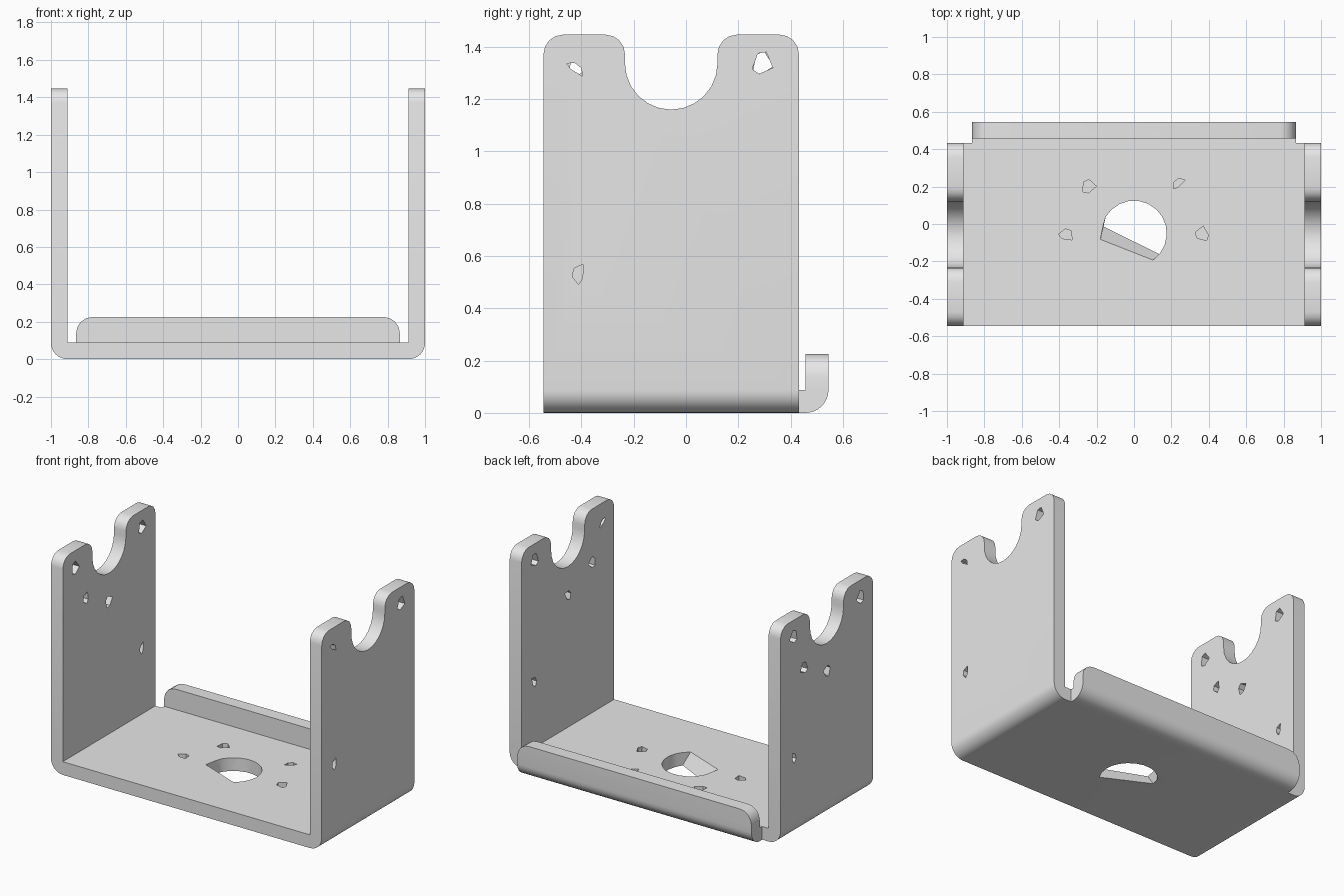
import bpy, bmesh, math

cube = bpy.data.objects.get("Cube")
if cube:
    bpy.data.objects.remove(cube, do_unlink=True)

T = 0.088                    # sheet thickness
FRONT, BACK = -0.545, 0.432  # depth of the bracket
MID = (FRONT + BACK) / 2
TOP = 1.447

metal = bpy.data.materials.new("light grey metal")
metal.use_nodes = True
metal.diffuse_color = (0.8, 0.8, 0.8, 1)
metal.node_tree.nodes["Principled BSDF"].inputs["Base Color"].default_value = (0.8, 0.8, 0.8, 1)


def arc(cu, cv, r, start, end, steps):
    angles = [math.radians(start + (end - start) * i / steps) for i in range(steps + 1)]
    return [(cu + r * math.cos(a), cv + r * math.sin(a)) for a in angles]


def place(axis, u, v, t):
    return {"x": (t, u, v), "y": (u, t, v), "z": (u, v, t)}[axis]


def loft(name, axis, outline_a, a, outline_b, b):
    """Solid between two outlines with equal point counts."""
    bm = bmesh.new()
    low = [bm.verts.new(place(axis, u, v, a)) for u, v in outline_a]
    high = [bm.verts.new(place(axis, u, v, b)) for u, v in outline_b]
    bm.faces.new(low)
    bm.faces.new(high)
    n = len(low)
    for i in range(n):
        j = (i + 1) % n
        bm.faces.new((low[i], low[j], high[j], high[i]))
    bmesh.ops.recalc_face_normals(bm, faces=bm.faces)
    mesh = bpy.data.meshes.new(name)
    bm.to_mesh(mesh)
    bm.free()
    mesh.materials.append(metal)
    obj = bpy.data.objects.new(name, mesh)
    bpy.context.collection.objects.link(obj)
    return obj


def prism(name, axis, outline, a, b):
    return loft(name, axis, outline, a, outline, b)


def carve(obj, cutter, operation="DIFFERENCE"):
    """Apply a boolean and discard the cutter."""
    mod = obj.modifiers.new("carve", "BOOLEAN")
    mod.operation, mod.solver, mod.object = operation, "EXACT", cutter
    bpy.context.view_layer.update()
    graph = bpy.context.evaluated_depsgraph_get()
    mesh = bpy.data.meshes.new_from_object(obj.evaluated_get(graph))
    obj.modifiers.clear()
    obj.data = mesh
    bpy.data.objects.remove(cutter, do_unlink=True)


def chip(u, v, turn, squash=1.0):
    """Small irregular five-sided hole outline."""
    shape = [(-.042, -.02), (-.02, .04), (.012, .045), (.037, -.015), (-.015, -.038)]
    c, s = math.cos(math.radians(turn)), math.sin(math.radians(turn))
    return [(u + p * c - q * squash * s, v + p * s + q * squash * c) for p, q in shape]


def finish(obj):
    bpy.ops.object.select_all(action="DESELECT")
    obj.select_set(True)
    bpy.context.view_layer.objects.active = obj
    bpy.ops.object.shade_smooth_by_angle(angle=math.radians(32))


# U-shaped bracket: base and two side plates with rounded bends
inner = 1 - T
profile = arc(-inner, T, T, 180, 270, 8) + arc(inner, T, T, 270, 360, 8)
profile += [(1, 1.6), (inner, 1.6), (inner, T), (-inner, T), (-inner, 1.6), (-1, 1.6)]
bracket = prism("bracket", "y", profile, FRONT - .1, BACK + .1)

# Side outline: rounded ears around a round scoop
R, S = 0.075, 0.177
outline = [(BACK, -.1)]
outline += arc(BACK - R, TOP - R, R, 0, 90, 4)
outline += arc(MID + S + R, TOP - R, R, 90, 180, 4)
outline += arc(MID, 1.337, S, 360, 180, 12)
outline += arc(MID - S - R, TOP - R, R, 0, 90, 4)
outline += arc(FRONT + R, TOP - R, R, 90, 180, 4)
outline += [(FRONT, -.1)]
carve(bracket, prism("side_shape", "x", outline, -1.2, 1.2), "INTERSECT")

# Side plate holes: y, z, x range, turn, squash
INNER, OUTER, THROUGH = (.85, .97), (.94, 1.1), (.85, 1.1)
right_holes = [
    (.295, 1.335, THROUGH, 0, 1), (-.42, 1.315, THROUGH, -40, .35),
    (-.41, .535, OUTER, 75, .5), (-.31, 1.09, INNER, 20, .8),
    (MID, .97, INNER, 45, .6), (.3, .53, INNER, 60, .5),
]
left_holes = [
    (.295, 1.335, THROUGH, 10, 1), (-.41, 1.33, THROUGH, 15, 1),
    (MID, .975, THROUGH, 40, .8), (.29, .53, THROUGH, 75, .45),
    (-.3, 1.09, INNER, 80, .65), (.185, 1.085, OUTER, 0, .9),
]
for side, holes in ((1, right_holes), (-1, left_holes)):
    for y, z, (a, b), turn, squash in holes:
        carve(bracket, prism("hole", "x", chip(y, z, turn, squash), side * a, side * b))

# Shallow holes in the base
for x, y, turn, squash in ((-.24, .2, 20, .8), (.24, .22, 35, .45),
                           (-.36, -.06, -25, .7), (.365, -.05, 100, .8)):
    carve(bracket, prism("base_hole", "z", chip(x, y, turn, squash), .03, .15))

# Large centre opening: round with one slanted, sloping wall
rim = arc(0, -.05, .175, -55, 150, 12)
upper = rim + [(-.165, -.01), (-.18, -.083)]
lower = [(.14, -.163)] + rim[1:] + [(-.16, .0), (-.165, -.012)]
lower[1] = (.155, -.13)
carve(bracket, loft("centre_opening", "z", lower, -.001, upper, T + .001))
finish(bracket)

# Back lip: short tongue bent upwards
edge = BACK + T + .025
lip_profile = [(BACK, 0)] + arc(edge - T, T, T, 270, 360, 8)
lip_profile += [(edge, .225), (edge - T, .225), (edge - T, T), (BACK, T)]
back_lip = prism("back_lip", "x", lip_profile, -1, 1)
W, C = .865, .085
lip_outline = [(-W, -.1), (W, -.1)] + arc(W - C, .225 - C, C, 0, 90, 4)
lip_outline += arc(C - W, .225 - C, C, 90, 180, 4)
carve(back_lip, prism("lip_shape", "y", lip_outline, 0, 1), "INTERSECT")
finish(back_lip)
